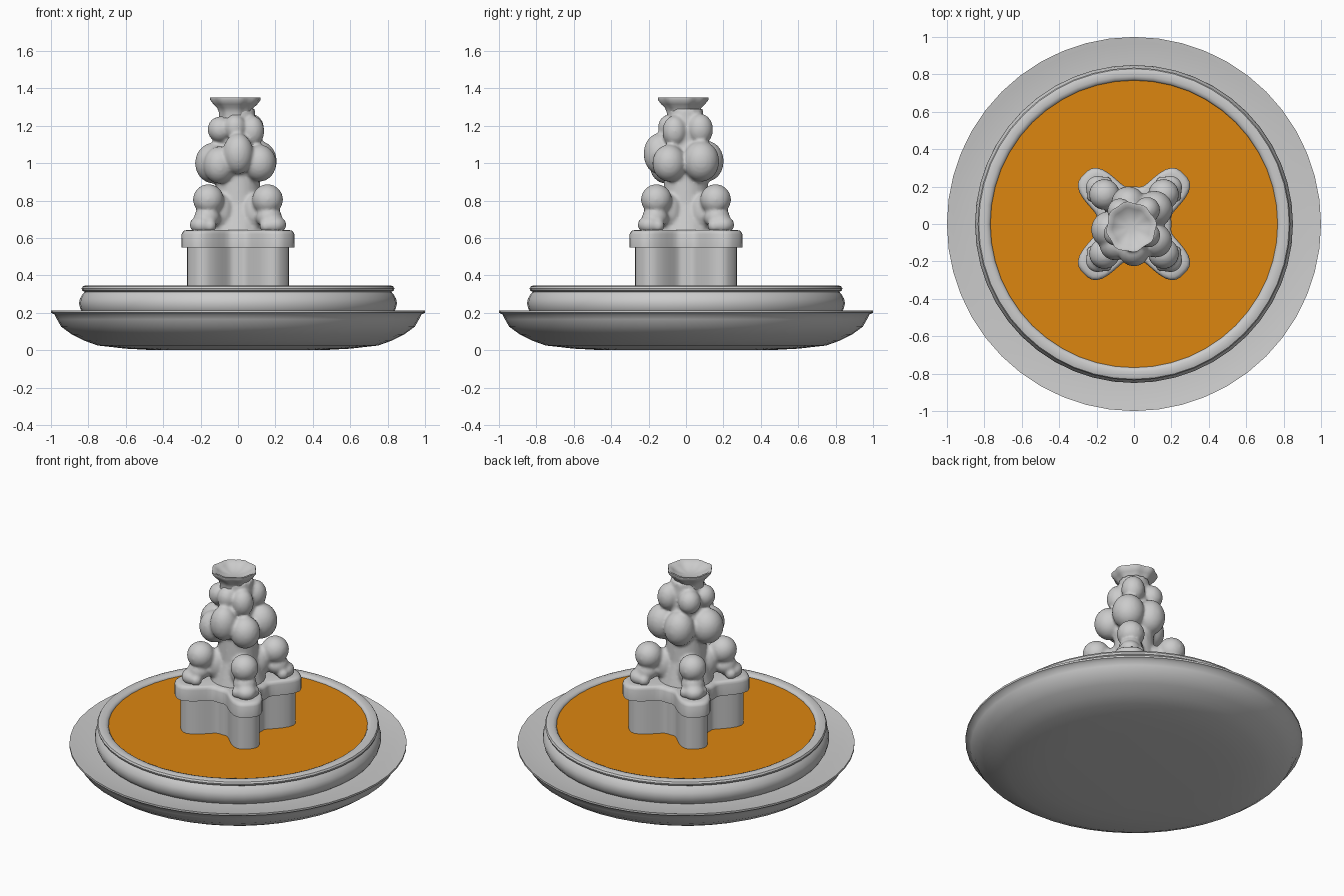
import bpy, bmesh
from math import cos, sin, pi, radians
from mathutils import Matrix

if "Cube" in bpy.data.objects:
    bpy.data.objects.remove(bpy.data.objects["Cube"])


def finish(bm, name, angle=40):
    bmesh.ops.recalc_face_normals(bm, faces=bm.faces)
    me = bpy.data.meshes.new(name)
    bm.to_mesh(me)
    bm.free()
    ob = bpy.data.objects.new(name, me)
    bpy.context.collection.objects.link(ob)
    bpy.ops.object.select_all(action='DESELECT')
    ob.select_set(True)
    bpy.context.view_layer.objects.active = ob
    bpy.ops.object.shade_smooth_by_angle(angle=radians(angle))
    return ob


def loft(name, profile, radius, n, center=(0, 0), angle=40):
    """Stack closed rings; radius(theta, r) gives the outline for profile (r, z)."""
    bm = bmesh.new()
    rings = []
    for r, z in profile:
        rings.append([bm.verts.new((center[0] + radius(t, r) * cos(t),
                                    center[1] + radius(t, r) * sin(t), z))
                      for t in (2 * pi * i / n for i in range(n))])
    for a, b in zip(rings, rings[1:]):
        for i in range(n):
            j = (i + 1) % n
            bm.faces.new((a[i], a[j], b[j], b[i]))
    bm.faces.new(rings[0][::-1])
    bm.faces.new(rings[-1])
    return finish(bm, name, angle)


def circle(t, r):
    return r


def star(t, inset):
    # four rounded lobes on the diagonals
    s = ((1 - cos(4 * t)) / 2) ** 1.3
    return 0.2 + 0.178 * s * s * (3 - 2 * s) - inset


# Wide lower dish and basin wall
loft("lower_dish", [
    (0.45, 0.0), (0.6, 0.008), (0.75, 0.025), (0.82, 0.05), (0.89, 0.085), (0.945, 0.125),
    (0.968, 0.165), (0.98, 0.19), (1.0, 0.2), (1.0, 0.212), (0.97, 0.208),
    (0.92, 0.2), (0.82, 0.195)], circle, 48)
loft("basin_wall", [
    (0.8, 0.18), (0.83, 0.2), (0.843, 0.22), (0.85, 0.25), (0.845, 0.275),
    (0.832, 0.298), (0.82, 0.312), (0.832, 0.318), (0.836, 0.33), (0.83, 0.341),
    (0.815, 0.346), (0.79, 0.345), (0.775, 0.34), (0.768, 0.33), (0.766, 0.3)],
    circle, 48)

# Water surface
water = loft("water", [(0.77, 0.29), (0.77, 0.328)], circle, 48)
mat = bpy.data.materials.new("water_orange")
mat.diffuse_color = (0.72, 0.24, 0.005, 1)
mat.use_nodes = True
mat.node_tree.nodes["Principled BSDF"].inputs["Base Color"].default_value = mat.diffuse_color
water.data.materials.append(mat)

# Four-lobed pedestal and its rounded cap slab
loft("pedestal", [(0.035, 0.3), (0.035, 0.56)], star, 96)
loft("pedestal_cap", [(0.035, 0.55), (0.0, 0.55), (0.0, 0.62), (0.006, 0.632),
                      (0.018, 0.64), (0.04, 0.643)], star, 96)

# Organic sculpted column: overlapping blobs fused together
bm = bmesh.new()


def blob(x, y, z, rx, rz=None):
    m = Matrix.Translation((x, y, z)) @ Matrix.Diagonal((rx, rx, rz or rx, 1))
    bmesh.ops.create_icosphere(bm, subdivisions=3, radius=1, matrix=m)


def cone(r1, r2, z1, z2):
    bmesh.ops.create_cone(bm, cap_ends=True, segments=24, radius1=r1, radius2=r2,
                          depth=z2 - z1, matrix=Matrix.Translation((0, 0, (z1 + z2) / 2)))


cone(0.17, 0.125, 0.62, 0.78)
cone(0.125, 0.115, 0.77, 0.95)
cone(0.12, 0.09, 0.94, 1.29)

# Lower figures on each lobe
for sx in (-1, 1):
    for sy in (-1, 1):
        blob(sx * 0.158, sy * 0.158, 0.805, 0.083)
        blob(sx * 0.165, sy * 0.165, 0.71, 0.07, 0.06)
        blob(sx * 0.195, sy * 0.195, 0.67, 0.064, 0.05)
        blob(sx * 0.22, sy * 0.15, 0.665, 0.035)
        blob(sx * 0.15, sy * 0.22, 0.665, 0.035)
        blob(sx * 0.09, sy * 0.09, 0.74, 0.07, 0.1)

# Middle ring of large bulges
for x, y, z, r, h in [(-0.13, -0.03, 1.0, 0.1, 0.11), (0.11, 0.08, 1.01, 0.098, 0.11),
                      (0.0, -0.145, 1.05, 0.082, 0.11), (-0.03, 0.11, 1.01, 0.092, 0.11),
                      (0.115, -0.09, 1.0, 0.09, 0.1), (-0.1, -0.11, 0.99, 0.085, 0.1)]:
    blob(x, y, z, r, h)

# Upper ring of smaller bulges
for x, y, z, r, h in [(-0.095, -0.05, 1.18, 0.068, 0.07), (0.075, -0.06, 1.17, 0.066, 0.085),
                      (0.07, 0.075, 1.18, 0.07, 0.085), (-0.075, 0.07, 1.18, 0.068, 0.075),
                      (-0.015, -0.09, 1.19, 0.06, 0.07)]:
    blob(x, y, z, r, h)

column = finish(bm, "sculpted_column")
rem = column.modifiers.new("fuse", 'REMESH')
rem.mode = 'VOXEL'
rem.voxel_size = 0.01
rem.use_smooth_shade = True
sm = column.modifiers.new("soften", 'SMOOTH')
sm.factor = 0.5
sm.iterations = 5


# Small wavy cup on top, hollowed in the middle
def wavy(t, r):
    return r * (1 + 0.035 * sin(8 * t) + 0.02 * cos(3 * t))


loft("top_cup", [(0.085, 1.24), (0.085, 1.27), (0.095, 1.295), (0.115, 1.315), (0.132, 1.338),
                 (0.132, 1.35), (0.12, 1.35), (0.1, 1.335), (0.07, 1.318), (0.03, 1.31)],
     wavy, 48, center=(-0.016, -0.016))
